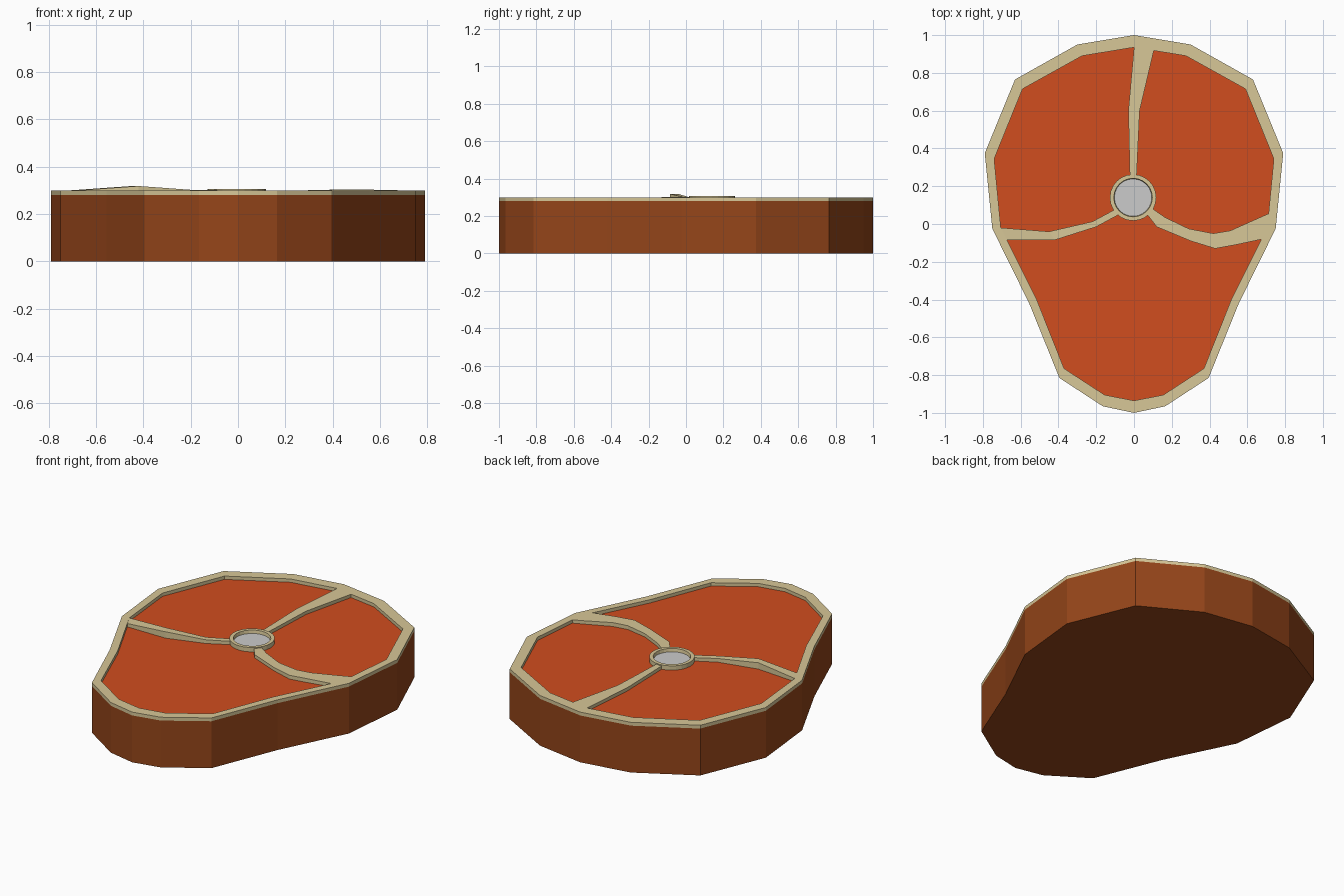
import bpy, bmesh, math

if "Cube" in bpy.data.objects:
    bpy.data.objects.remove(bpy.data.objects["Cube"])


def material(name, color):
    m = bpy.data.materials.new(name)
    m.diffuse_color = (*color, 1)
    m.use_nodes = True
    m.node_tree.nodes["Principled BSDF"].inputs["Base Color"].default_value = m.diffuse_color
    return m


crust = material("crust", (0.30, 0.06, 0.01))
meat = material("meat", (0.64, 0.075, 0.013))
fat = material("fat", (0.68, 0.57, 0.31))
BASE, TOP = 0.28, 0.30


def make_object(name, bm, *mats):
    bmesh.ops.recalc_face_normals(bm, faces=bm.faces)
    mesh = bpy.data.meshes.new(name)
    bm.to_mesh(mesh)
    bm.free()
    for m in mats:
        mesh.materials.append(m)
    obj = bpy.data.objects.new(name, mesh)
    bpy.context.collection.objects.link(obj)
    return obj


def mirrored(half):
    # right half outline, top to bottom, closed on the left
    return half + [(-x, y) for x, y in half[-2:0:-1]]


def loft(name, loops, mat, closed=True, cap_last=False):
    # quads between successive rings of 3D points
    bm = bmesh.new()
    rings = [[bm.verts.new(p) for p in loop] for loop in loops]
    for a, b in zip(rings, rings[1:] + ([] if closed is True else [rings[0]])):
        n = len(a)
        for i in range(n if closed is True else n - 1):
            j = (i + 1) % n
            bm.faces.new((a[i], a[j], b[j], b[i]))
    return make_object(name, bm, *([mat] if mat else []))


outer = mirrored([(0, 1), (0.30, 0.95), (0.63, 0.765), (0.79, 0.375), (0.75, -0.025),
                  (0.555, -0.42), (0.395, -0.815), (0.165, -0.965), (0, -1)])
inner = mirrored([(0, 0.935), (0.275, 0.89), (0.59, 0.715), (0.74, 0.345), (0.705, -0.02),
                  (0.515, -0.40), (0.37, -0.765), (0.155, -0.905), (0, -0.935)])


def at(points, z):
    return [(x, y, z) for x, y in points]


# Slab with a browned side and a red cut face on top
bm = bmesh.new()
face = bm.faces.new([bm.verts.new(p) for p in at(outer, 0)])
ext = bmesh.ops.extrude_face_region(bm, geom=[face])
bmesh.ops.translate(bm, verts=[v for v in ext["geom"] if isinstance(v, bmesh.types.BMVert)],
                    vec=(0, 0, BASE))
for f in bm.faces:
    if all(v.co.z > BASE - 0.001 for v in f.verts):
        f.material_index = 1
make_object("meat_slab", bm, crust, meat)

# Raised fat rim
loft("fat_rim", [at(outer, BASE), at(outer, TOP), at(inner, TOP), at(inner, BASE)], fat)


def divider(name, pairs):
    # fat strip: each entry is left xy, right xy, and top height
    bm = bmesh.new()
    rows = []
    for (ax, ay), (bx, by), z in pairs:
        rows.append([bm.verts.new(p) for p in
                     ((ax, ay, BASE), (ax, ay, z), (bx, by, z), (bx, by, BASE))])
    for a, b in zip(rows, rows[1:]):
        for i in range(3):
            bm.faces.new((a[i], a[i + 1], b[i + 1], b[i]))
    make_object(name, bm, fat)


# Three fat seams running from the rim to the bone
divider("fat_seam_back", [((0, 0.935), (0.105, 0.918), TOP),
                          ((-0.03, 0.60), (0.03, 0.60), TOP),
                          ((-0.022, 0.255), (0.014, 0.255), TOP)])
divider("fat_seam_left", [((-0.705, -0.02), (-0.672, -0.085), TOP),
                          ((-0.45, -0.04), (-0.42, -0.085), 0.318),
                          ((-0.22, 0.013), (-0.20, -0.015), 0.302),
                          ((-0.105, 0.075), (-0.08, 0.05), TOP)])
divider("fat_seam_right", [((0.713, 0.055), (0.705, -0.02), TOP),
                           ((0.66, 0.032), (0.68, -0.08), TOP),
                           ((0.51, -0.035), (0.54, -0.11), 0.303),
                           ((0.42, -0.05), (0.43, -0.13), 0.303),
                           ((0.29, -0.025), (0.30, -0.09), TOP),
                           ((0.165, 0.035), (0.12, -0.015), TOP),
                           ((0.10, 0.08), (0.07, 0.05), TOP)])


def circle(r, z, n=24):
    return [(-0.005 + r * math.cos(2 * math.pi * i / n),
             0.14 + r * math.sin(2 * math.pi * i / n), z) for i in range(n)]


# Bone ring and its grey marrow
loft("bone_ring", [circle(0.123, BASE), circle(0.123, 0.306),
                   circle(0.102, 0.306), circle(0.098, BASE)], fat)
bm = bmesh.new()
bm.faces.new([bm.verts.new(p) for p in circle(0.1, 0.287)])
make_object("marrow", bm)
